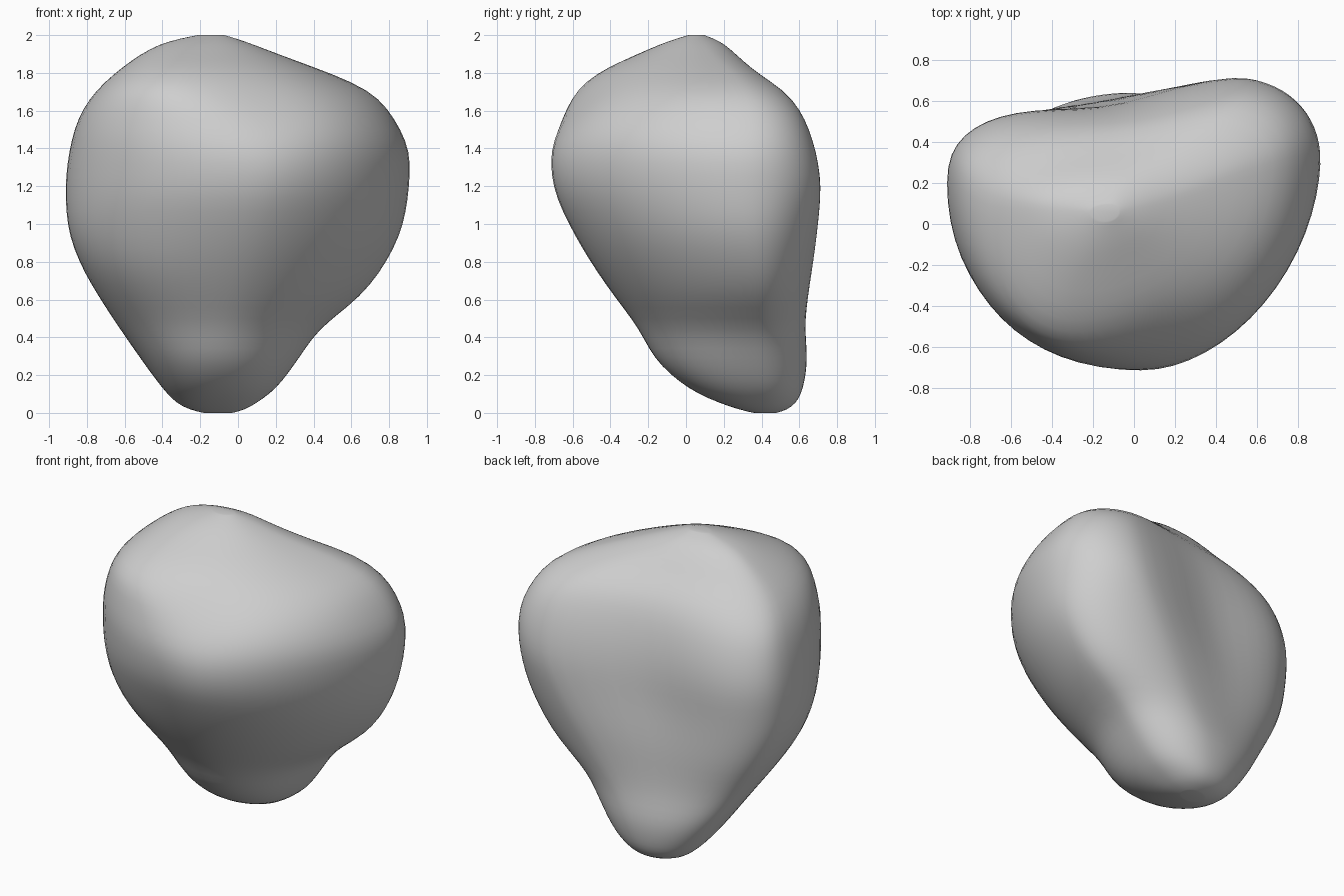
import bpy, bmesh, math

cube = bpy.data.objects.get("Cube")
if cube:
    bpy.data.objects.remove(cube, do_unlink=True)

# Outline of the boulder by height: z, x min, x max, y min, y max
OUTLINE = [
    (0.00, -0.17, -0.04, 0.37, 0.47),
    (0.02, -0.26, 0.04, 0.28, 0.54),
    (0.05, -0.32, 0.09, 0.19, 0.58),
    (0.12, -0.39, 0.19, 0.03, 0.62),
    (0.30, -0.525, 0.33, -0.175, 0.65),
    (0.45, -0.63, 0.435, -0.255, 0.64),
    (0.60, -0.73, 0.635, -0.37, 0.655),
    (0.80, -0.845, 0.79, -0.51, 0.685),
    (1.00, -0.91, 0.88, -0.625, 0.71),
    (1.20, -0.92, 0.91, -0.71, 0.725),
    (1.35, -0.905, 0.917, -0.725, 0.705),
    (1.55, -0.855, 0.835, -0.67, 0.64),
    (1.70, -0.76, 0.71, -0.59, 0.54),
    (1.80, -0.65, 0.48, -0.47, 0.38),
    (1.90, -0.51, 0.205, -0.25, 0.26),
    (1.96, -0.39, 0.05, -0.11, 0.19),
    (2.00, -0.20, -0.08, 0.02, 0.09),
]
# Where those extremes sit: z, x of front, x of back, y of -x side, y of +x side
EXTREMES = [
    (0.00, -0.11, -0.10, 0.42, 0.42),
    (0.30, -0.10, -0.05, 0.38, 0.38),
    (0.60, -0.05, 0.10, 0.27, 0.38),
    (1.00, 0.04, 0.35, 0.19, 0.32),
    (1.25, 0.07, 0.47, 0.22, 0.30),
    (1.55, -0.06, 0.47, 0.20, 0.31),
    (1.75, -0.28, 0.28, 0.10, 0.27),
    (1.90, -0.25, -0.05, 0.08, 0.12),
    (2.00, -0.14, -0.12, 0.06, 0.06),
]
# Corner flatness per quadrant: z, back +x, back -x, front -x, front +x
FLATNESS = [
    (0.00, 1.0, 1.0, 0.92, 0.88),
    (0.15, 1.0, 0.95, 0.92, 0.90),
    (0.45, 1.05, 0.88, 0.95, 1.06),
    (0.75, 1.0, 0.80, 0.88, 1.14),
    (1.00, 0.95, 0.81, 0.93, 1.16),
    (1.30, 0.92, 0.82, 0.92, 1.13),
    (1.55, 0.91, 0.87, 0.87, 1.01),
    (1.75, 0.92, 0.92, 0.90, 1.02),
    (2.00, 1.0, 1.0, 1.0, 1.0),
]
# Shallow valleys: z, x and depth at the back, depth at the front
VALLEY = [(0.0, -0.35, 0.0, 0.0), (0.35, -0.33, 0.02, 0.0), (0.7, -0.25, 0.07, 0.0),
          (1.2, -0.10, 0.14, 0.0), (1.4, -0.07, 0.125, 0.0), (1.65, -0.05, 0.08, 0.045),
          (1.87, -0.05, 0.0, 0.0), (2.0, -0.05, 0.0, 0.0)]


def sample(table, z):
    """Smooth monotone interpolation of every column at height z."""
    n = len(table)
    i = max(k for k in range(n - 1) if table[k][0] <= z + 1e-9)
    h = table[i + 1][0] - table[i][0]
    t = min(max((z - table[i][0]) / h, 0), 1)
    out = []
    for c in range(1, len(table[0])):
        def slope(k):
            return (table[k + 1][c] - table[k][c]) / (table[k + 1][0] - table[k][0])

        def tangent(k):
            if k == 0 or k == n - 1:
                return slope(min(k, n - 2))
            a, b = slope(k - 1), slope(k)
            return 2 * a * b / (a + b) if a * b > 0 else 0.0
        p, q = table[i][c], table[i + 1][c]
        out.append(p * (2*t**3 - 3*t*t + 1) + q * (3*t*t - 2*t**3)
                   + h * tangent(i) * (t**3 - 2*t*t + t) + h * tangent(i + 1) * (t**3 - t*t))
    return out


def section(z, count):
    """Closed ring made of four superellipse quadrants."""
    x0, x1, y0, y1 = sample(OUTLINE, z)
    xf, xb, yw, ye = sample(EXTREMES, z)
    flat = sample(FLATNESS, z)
    vx, back, front = sample(VALLEY, z)
    # start and end points of each quadrant, counter-clockwise from +x
    stops = [(x1, ye), (xb, y1), (x0, yw), (xf, y0), (x1, ye)]
    ring = []
    for k in range(count):
        q, t = divmod(k * 4 / count, 1)
        q = int(q)
        a, b, e = stops[q], stops[q + 1], flat[q]
        c, s = math.cos(t * math.pi / 2) ** e, math.sin(t * math.pi / 2) ** e
        if q % 2 == 0:
            x, y = b[0] + (a[0] - b[0]) * c, a[1] + (b[1] - a[1]) * s
        else:
            x, y = a[0] + (b[0] - a[0]) * s, b[1] + (a[1] - b[1]) * c
        # the back valley is steep on its +x side and wide on its -x side
        side = math.sin(k * 2 * math.pi / count)
        if q < 2:
            width = 0.3 if x > vx else 0.6
            y -= back * side * math.exp(-((x - vx) / width) ** 2)
        else:
            y -= front * side * math.exp(-((x - 0.15) / 0.22) ** 2)
        ring.append((x, y, z))
    return ring


# Loft the rings into a closed boulder
RINGS, COUNT = 48, 64
bm = bmesh.new()
rings = []
for r in range(RINGS + 1):
    z = 1 - math.cos(math.pi * r / RINGS)
    rings.append([bm.verts.new(p) for p in section(z, COUNT)])
for low, high in zip(rings, rings[1:]):
    for k in range(COUNT):
        j = (k + 1) % COUNT
        bm.faces.new((low[k], low[j], high[j], high[k]))
bm.faces.new(rings[0][::-1])
bm.faces.new(rings[-1])

# Relax the surface so the quadrants blend
for _ in range(5):
    bmesh.ops.smooth_vert(bm, verts=bm.verts, factor=0.5,
                          use_axis_x=True, use_axis_y=True, use_axis_z=False)
bmesh.ops.recalc_face_normals(bm, faces=bm.faces)

mesh = bpy.data.meshes.new("boulder")
bm.to_mesh(mesh)
bm.free()
boulder = bpy.data.objects.new("boulder", mesh)
bpy.context.collection.objects.link(boulder)

# Plain grey stone
stone = bpy.data.materials.new("grey stone")
stone.use_nodes = True
grey = (0.62, 0.62, 0.62, 1.0)
stone.diffuse_color = grey
stone.node_tree.nodes["Principled BSDF"].inputs["Base Color"].default_value = grey
mesh.materials.append(stone)
for poly in mesh.polygons:
    poly.use_smooth = True
